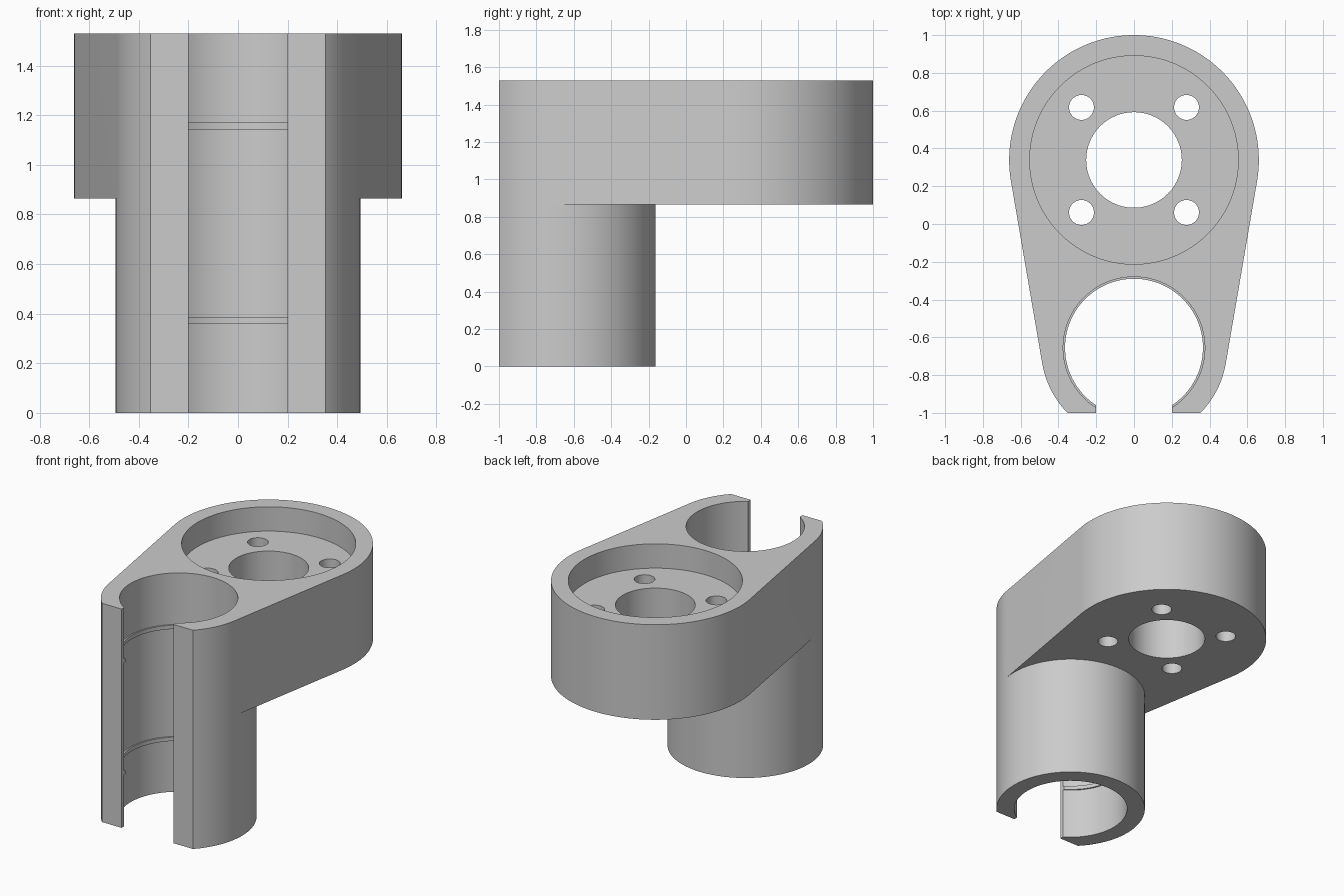
import bpy, bmesh
from math import sin, cos, asin, sqrt, pi, radians

if "Cube" in bpy.data.objects:
    bpy.data.objects.remove(bpy.data.objects["Cube"])

HEIGHT, LEDGE, FLOOR = 1.53, 0.865, 1.36
POST_Y, POST_R = -0.655, 0.493
HEAD_Y, HEAD_R = 0.339, 0.661
FRONT = -1.0

grey = bpy.data.materials.new("plain grey")
grey.use_nodes = True
grey.diffuse_color = (0.6, 0.6, 0.6, 1)
grey.node_tree.nodes["Principled BSDF"].inputs["Base Color"].default_value = (0.6, 0.6, 0.6, 1)


def make_object(name, bm):
    bmesh.ops.recalc_face_normals(bm, faces=bm.faces)
    mesh = bpy.data.meshes.new(name)
    bm.to_mesh(mesh)
    bm.free()
    mesh.materials.append(grey)
    obj = bpy.data.objects.new(name, mesh)
    bpy.context.collection.objects.link(obj)
    return obj


def arc(cy, r, start, end, n):
    angles = [start + (end - start) * i / n for i in range(n + 1)]
    return [(r * cos(t), cy + r * sin(t)) for t in angles]


def lathe(name, x, y, profile, n=96):
    """Closed solid of revolution from (radius, z) pairs, bottom to top."""
    bm = bmesh.new()
    rings = [[bm.verts.new((x + px, y + py, z)) for px, py in arc(0, r, 0, 2 * pi, n)[:-1]]
             for r, z in profile]
    for low, high in zip(rings, rings[1:]):
        for i in range(n):
            j = (i + 1) % n
            bm.faces.new((low[i], low[j], high[j], high[i]))
    bm.faces.new(rings[0][::-1])
    bm.faces.new(rings[-1])
    return make_object(name, bm)


# Outline: tapered slab tangent to both round ends, with a flat front
tilt = asin((HEAD_R - POST_R) / (HEAD_Y - POST_Y))
flat_x = sqrt(POST_R ** 2 - (FRONT - POST_Y) ** 2)
front_arc = arc(POST_Y, POST_R, pi + tilt, 2 * pi - tilt, 60)
front_pts = ([p for p in front_arc if p[0] < 0 and p[1] > FRONT + 0.003]
             + [(-flat_x, FRONT), (flat_x, FRONT)]
             + [p for p in front_arc if p[0] > 0 and p[1] > FRONT + 0.003])
back_pts = arc(POST_Y, POST_R, -tilt, pi + tilt, 60)[1:-1]
head_pts = arc(HEAD_Y, HEAD_R, -tilt, pi + tilt, 80)

# Body: round post below, wide slab above
bm = bmesh.new()


def ring(points, z):
    return [bm.verts.new((x, y, z)) for x, y in points]


def walls(low, high):
    for i in range(len(low)):
        j = (i + 1) % len(low)
        bm.faces.new((low[i], low[j], high[j], high[i]))


foot = ring(front_pts + back_pts, 0)
front_mid, back_mid, head_mid = (ring(p, LEDGE) for p in (front_pts, back_pts, head_pts))
top = ring(front_pts + head_pts, HEIGHT)
walls(foot, front_mid + back_mid)
walls(front_mid + head_mid, top)
bm.faces.new(foot[::-1])
bm.faces.new(top)
bm.faces.new([front_mid[-1]] + head_mid + [front_mid[0]] + back_mid[::-1])
body = make_object("bearing_bracket", bm)

# Bore with two thin retaining ridges
wide, narrow = 0.375, 0.365
profile = [(wide, -0.1)]
for low, high in ((0.36, 0.387), (1.143, 1.17)):
    profile += [(wide, low), (narrow, low), (narrow, high), (wide, high)]
profile.append((wide, HEIGHT + 0.1))
cutters = [lathe("bore_cutter", 0, POST_Y, profile)]

# Front slot opening into the bore
bm = bmesh.new()
bmesh.ops.create_cube(bm, size=1)
bmesh.ops.scale(bm, vec=(0.4, 0.6, 2), verts=bm.verts)
bmesh.ops.translate(bm, vec=(0, POST_Y - 0.3, 0.8), verts=bm.verts)
cutters.append(make_object("slot_cutter", bm))

# Round pocket, centre hole and four screw holes
cutters.append(lathe("pocket_cutter", 0, HEAD_Y, [(0.552, FLOOR), (0.552, 2)]))
cutters.append(lathe("centre_hole_cutter", 0, HEAD_Y, [(0.253, 0.5), (0.253, 1.8)]))
for sx in (-1, 1):
    for sy in (-1, 1):
        cutters.append(lathe("screw_hole_cutter", sx * 0.278, HEAD_Y + sy * 0.278,
                             [(0.066, 0.5), (0.066, 1.8)], 40))

bpy.ops.object.select_all(action='DESELECT')
bpy.context.view_layer.objects.active = body
body.select_set(True)
for cutter in cutters:
    mod = body.modifiers.new("cut", 'BOOLEAN')
    mod.operation = 'DIFFERENCE'
    mod.solver = 'EXACT'
    mod.object = cutter
    bpy.ops.object.modifier_apply(modifier=mod.name)
    bpy.data.objects.remove(cutter)

bpy.ops.object.shade_smooth_by_angle(angle=radians(25))
